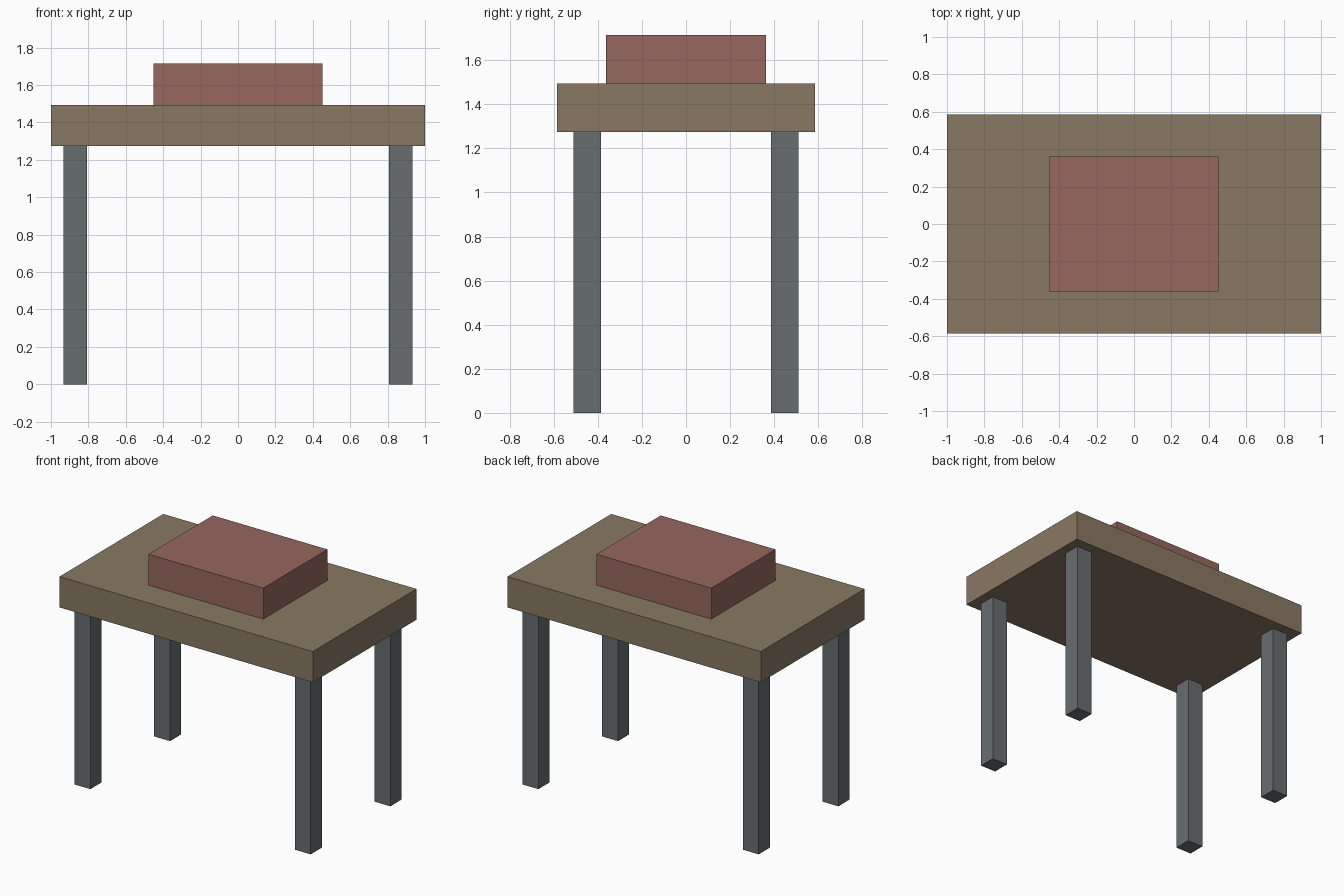
import bpy

if "Cube" in bpy.data.objects:
    bpy.data.objects.remove(bpy.data.objects["Cube"])


def material(name, rgb):
    m = bpy.data.materials.new(name)
    m.diffuse_color = (*rgb, 1)
    m.use_nodes = True
    m.node_tree.nodes["Principled BSDF"].inputs["Base Color"].default_value = m.diffuse_color
    return m


def box(name, size, x, y, z_bottom, mat):
    bpy.ops.mesh.primitive_cube_add(size=1, location=(x, y, z_bottom + size[2] / 2))
    ob = bpy.context.object
    ob.name = name
    ob.scale = size
    bpy.ops.object.transform_apply(location=False, rotation=False, scale=True)
    ob.data.materials.append(mat)
    return ob


wood = material("wood", (0.25, 0.19, 0.125))
metal = material("metal", (0.136, 0.153, 0.159))
red = material("red", (0.305, 0.136, 0.114))

LEG_H, SLAB_H, BLOCK_H = 1.274, 0.22, 0.221

# Table top
box("table_top", (2.0, 1.17, SLAB_H), 0, 0, LEG_H, wood)

# Raised block on the top
box("raised_block", (0.906, 0.724, BLOCK_H), 0, 0, LEG_H + SLAB_H, red)

# Four square legs
for side, x in (("left", -0.87), ("right", 0.87)):
    for end, y in (("front", -0.449), ("back", 0.449)):
        box(f"{end}_{side}_leg", (0.125, 0.125, LEG_H), x, y, 0, metal)
